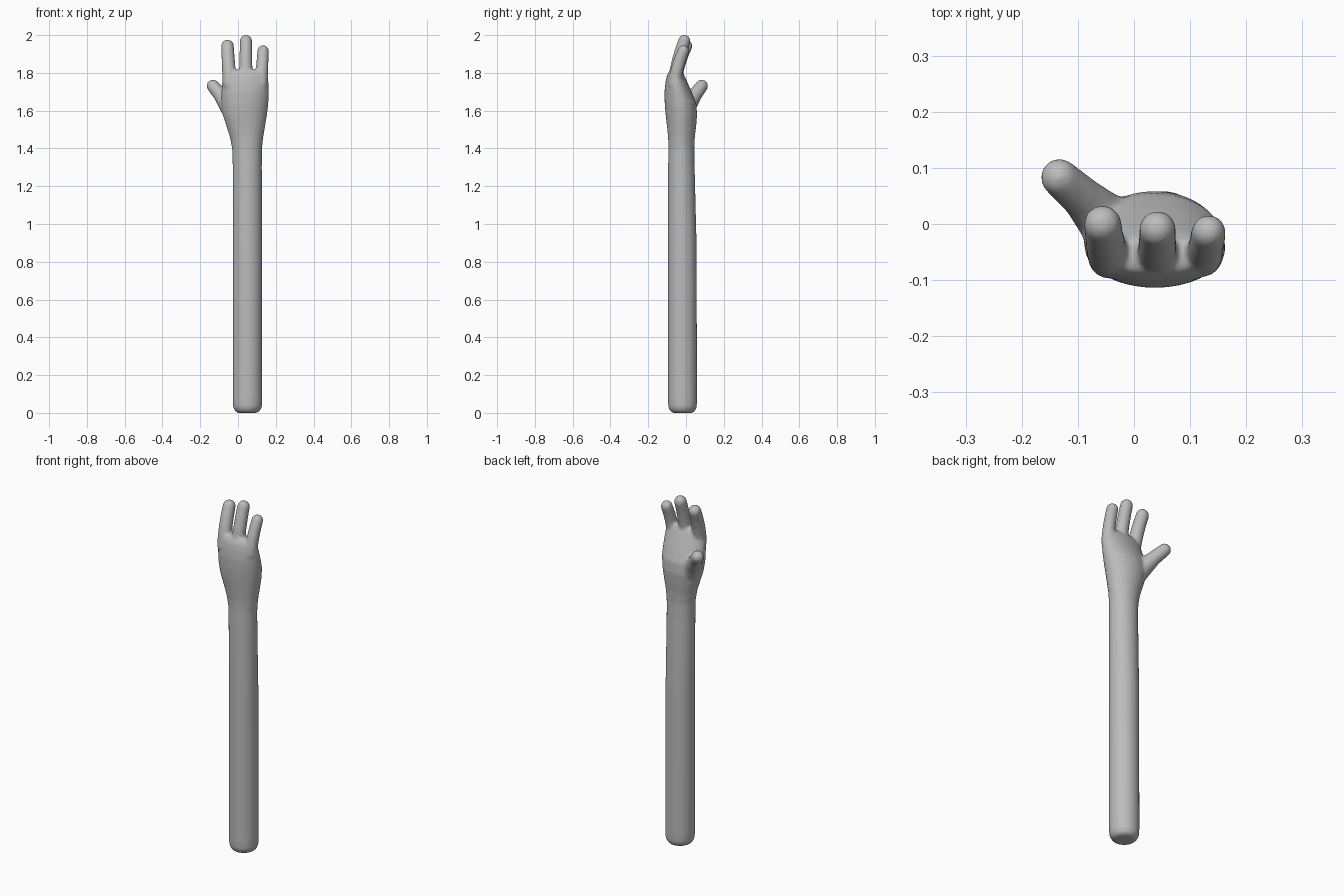
import bpy, bmesh
from math import cos, sin, pi
from mathutils import Vector, Matrix

if "Cube" in bpy.data.objects:
    bpy.data.objects.remove(bpy.data.objects["Cube"])

SIDES = 40
bm = bmesh.new()


def loft(sections):
    """Closed body through level elliptical rings: z, x min, x max, y min, y max."""
    rings = []
    for z, x0, x1, y0, y1 in sections:
        cx, cy, rx, ry = (x0 + x1) / 2, (y0 + y1) / 2, (x1 - x0) / 2, (y1 - y0) / 2
        rings.append([bm.verts.new((cx + rx * cos(2 * pi * i / SIDES),
                                    cy + ry * sin(2 * pi * i / SIDES), z))
                      for i in range(SIDES)])
    for a, b in zip(rings, rings[1:]):
        for i in range(SIDES):
            j = (i + 1) % SIDES
            bm.faces.new((a[i], a[j], b[j], b[i]))
    bm.faces.new(rings[0][::-1])
    bm.faces.new(rings[-1])


def digit(points):
    """Rounded finger: hulls spanning neighbouring balls (x, y, z, radius)."""
    for a, b in zip(points, points[1:]):
        part = bmesh.new()
        for x, y, z, r in (a, b):
            bmesh.ops.create_icosphere(part, subdivisions=3, radius=r,
                                       matrix=Matrix.Translation(Vector((x, y, z))))
        hull = bmesh.ops.convex_hull(part, input=part.verts)
        loose = [v for v in part.verts if not v.link_faces]
        inner = [g for g in hull["geom_interior"] if isinstance(g, bmesh.types.BMVert)]
        bmesh.ops.delete(part, geom=list(set(loose + inner)), context='VERTS')
        mesh = bpy.data.meshes.new("digit_part")
        part.to_mesh(mesh)
        part.free()
        bm.from_mesh(mesh)
        bpy.data.meshes.remove(mesh)


# Forearm, wrist and palm
loft([(0.0, 0.0, 0.1, -0.068, 0.032),
      (0.008, -0.015, 0.115, -0.083, 0.047),
      (0.03, -0.026, 0.126, -0.094, 0.057),
      (0.07, -0.028, 0.128, -0.096, 0.059),
      (0.9, -0.028, 0.128, -0.096, 0.056),
      (1.3, -0.028, 0.126, -0.095, 0.046),
      (1.4, -0.031, 0.127, -0.093, 0.044),
      (1.46, -0.043, 0.134, -0.095, 0.047),
      (1.52, -0.062, 0.144, -0.101, 0.054),
      (1.58, -0.082, 0.154, -0.108, 0.059),
      (1.64, -0.09, 0.161, -0.113, 0.054),
      (1.7, -0.088, 0.163, -0.114, 0.03),
      (1.75, -0.084, 0.162, -0.109, 0.008),
      (1.79, -0.078, 0.157, -0.1, -0.01),
      (1.815, -0.06, 0.14, -0.085, -0.025)])

# Three fingers, curving back towards the tips: x at base, x at tip, tip y, top z, radius
for base_x, tip_x, tip_y, top, r in ((-0.044, -0.056, 0.0, 1.977, 0.034),
                                     (0.041, 0.042, -0.009, 2.002, 0.033),
                                     (0.122, 0.133, -0.014, 1.947, 0.031)):
    end = top - r
    length = end - 1.74
    path = []
    for t in (0, 0.25, 0.5, 0.75, 1):
        y = -0.06 + (tip_y + 0.06) * t ** 1.6
        path.append((base_x + (tip_x - base_x) * t, y, 1.74 + length * t,
                     r + 0.004 * (1 - t)))
    digit(path)

# Thumb, reaching out and back
digit([(0.0, -0.02, 1.56, 0.06), (-0.05, 0.005, 1.625, 0.05),
       (-0.09, 0.045, 1.68, 0.038), (-0.133, 0.083, 1.731, 0.034)])

mesh = bpy.data.meshes.new("arm_and_hand")
bmesh.ops.recalc_face_normals(bm, faces=bm.faces)
bm.to_mesh(mesh)
bm.free()
arm = bpy.data.objects.new("arm_and_hand", mesh)
bpy.context.collection.objects.link(arm)

# Plain grey skin
grey = bpy.data.materials.new("plain_grey")
grey.use_nodes = True
colour = (0.5, 0.5, 0.5, 1)
grey.diffuse_color = colour
grey.node_tree.nodes["Principled BSDF"].inputs["Base Color"].default_value = colour
mesh.materials.append(grey)

# Fuse the parts into one soft skin
remesh = arm.modifiers.new("fuse", 'REMESH')
remesh.mode = 'VOXEL'
remesh.voxel_size = 0.006
remesh.use_smooth_shade = True
soften = arm.modifiers.new("soften", 'SMOOTH')
soften.factor = 0.5
soften.iterations = 14
